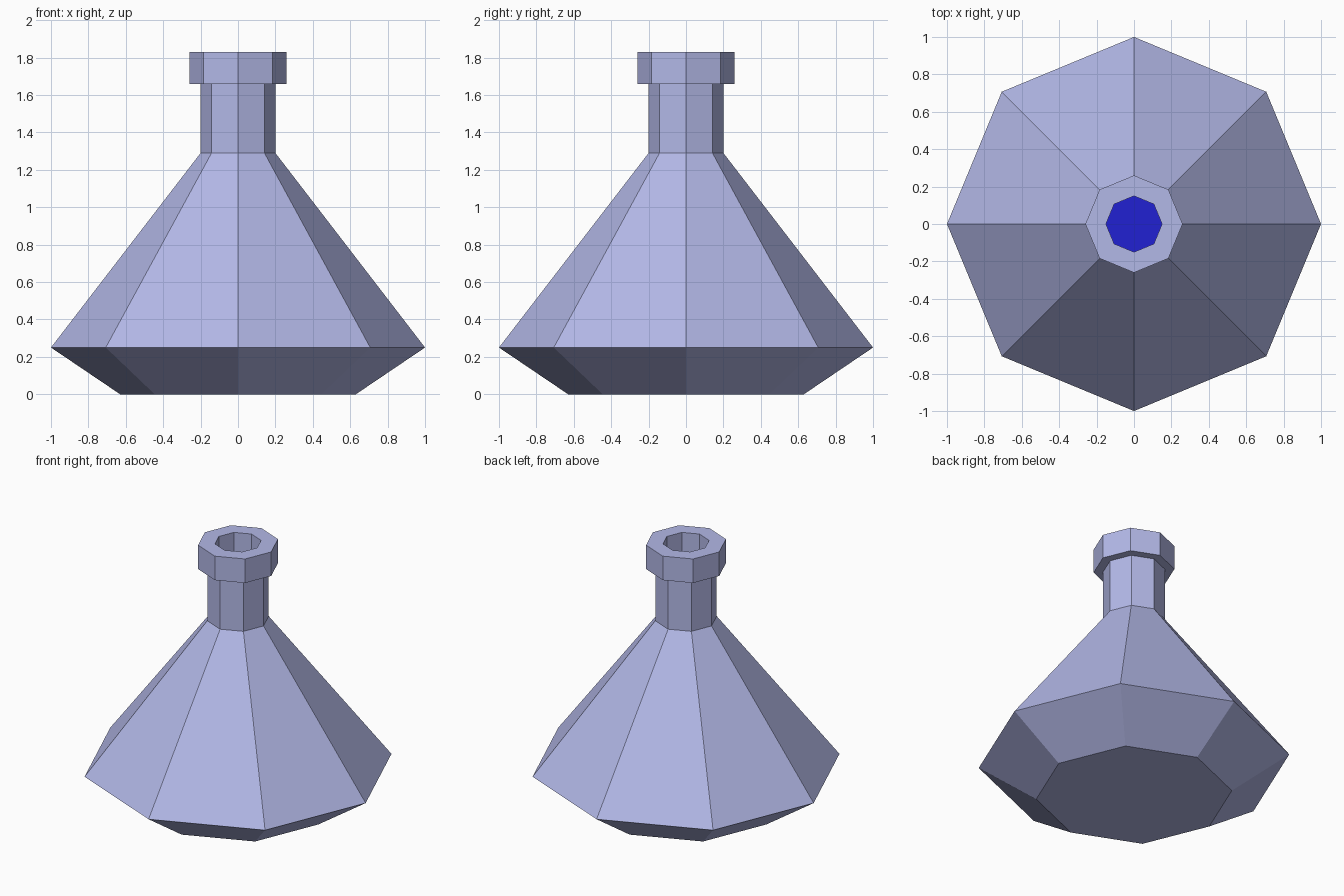
import bpy
import bmesh
import math

if "Cube" in bpy.data.objects:
    bpy.data.objects.remove(bpy.data.objects["Cube"])

SIDES = 8


def material(name, rgb):
    mat = bpy.data.materials.new(name)
    mat.diffuse_color = (*rgb, 1.0)
    mat.use_nodes = True
    mat.node_tree.nodes["Principled BSDF"].inputs["Base Color"].default_value = mat.diffuse_color
    return mat


def lathe(name, profile, mat):
    """Revolve (radius, z) points into a closed eight-sided solid, capping both ends."""
    bm = bmesh.new()
    rings = []
    for r, z in profile:
        rings.append([bm.verts.new((r * math.cos(math.tau * i / SIDES),
                                    r * math.sin(math.tau * i / SIDES), z))
                      for i in range(SIDES)])
    for a, b in zip(rings, rings[1:]):
        for i in range(SIDES):
            j = (i + 1) % SIDES
            bm.faces.new((a[i], a[j], b[j], b[i]))
    bm.faces.new(rings[0][::-1])
    bm.faces.new(rings[-1])
    bmesh.ops.recalc_face_normals(bm, faces=bm.faces)
    mesh = bpy.data.meshes.new(name)
    bm.to_mesh(mesh)
    bm.free()
    mesh.materials.append(mat)
    obj = bpy.data.objects.new(name, mesh)
    bpy.context.collection.objects.link(obj)
    return obj


glass = material("pale lavender glass", (0.45, 0.48, 0.80))
blue = material("deep blue liquid", (0.015, 0.015, 0.65))

# Flask: outer wall from base to lip, then back down the inner wall
outer = [(0.63, 0.0), (1.0, 0.25), (0.2, 1.29), (0.2, 1.66), (0.26, 1.66), (0.26, 1.83)]
inner = [(0.15, 1.83), (0.15, 1.27), (0.92, 0.26), (0.61, 0.05)]
lathe("flask", outer + inner, glass)

# Liquid: fills the lower cavity, slightly clear of the wall
lathe("liquid", [(0.60, 0.055), (0.91, 0.26), (0.49, 0.80)], blue)
